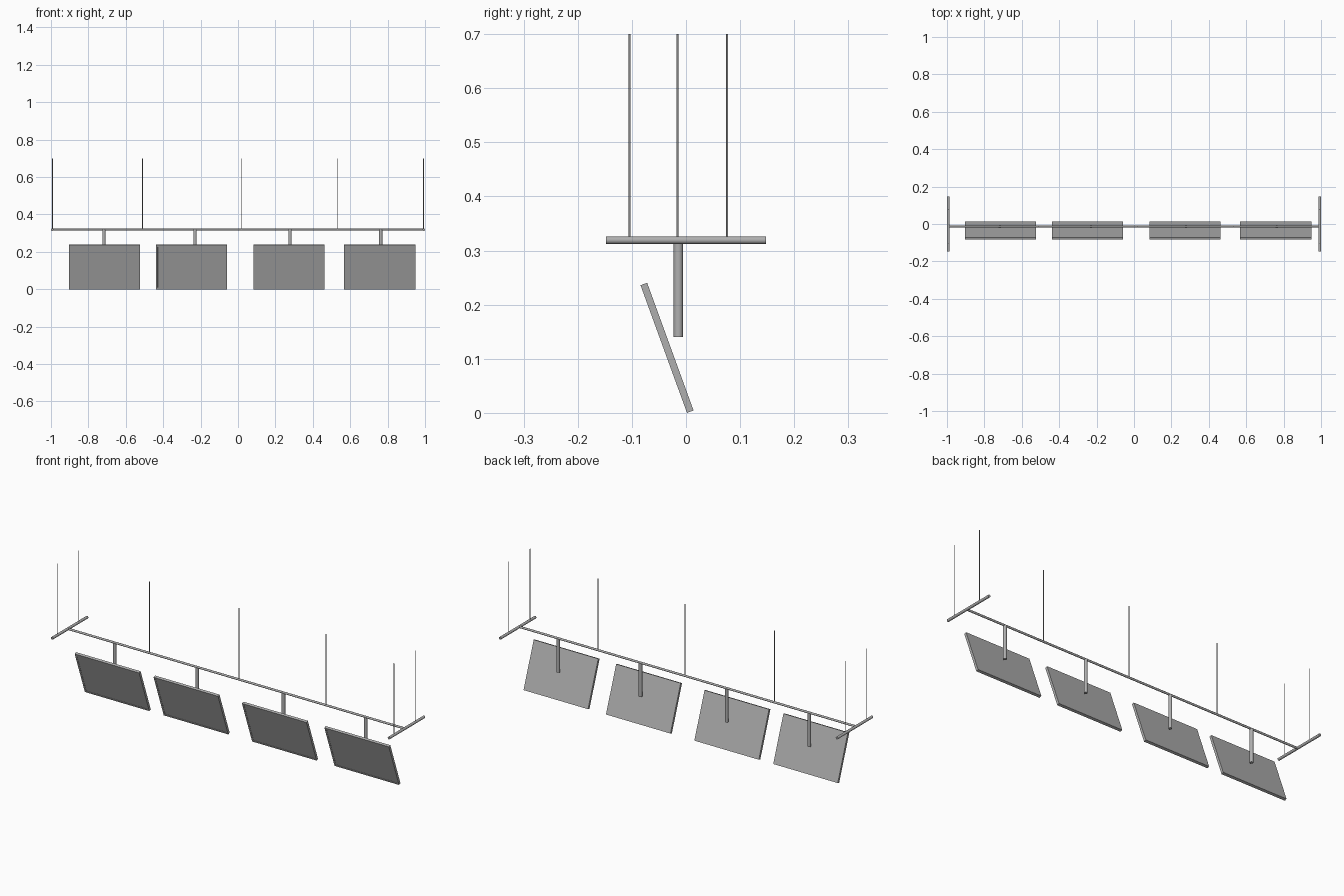
import bpy, bmesh, math
from mathutils import Vector, Matrix

if "Cube" in bpy.data.objects:
    bpy.data.objects.remove(bpy.data.objects["Cube"])

BAR_Z = 0.319
BAR_Y = -0.014

# one dark grey finish for everything
dark_grey = bpy.data.materials.new("dark_grey")
dark_grey.diffuse_color = (0.43, 0.43, 0.43, 1)
dark_grey.use_nodes = True
dark_grey.node_tree.nodes["Principled BSDF"].inputs["Base Color"].default_value = dark_grey.diffuse_color


def finish(name, bm):
    mesh = bpy.data.meshes.new(name)
    bm.to_mesh(mesh)
    bm.free()
    mesh.materials.append(dark_grey)
    obj = bpy.data.objects.new(name, mesh)
    bpy.context.collection.objects.link(obj)
    return obj


def rod(name, start, end, radius, sides=24):
    a, b = Vector(start), Vector(end)
    d = b - a
    turn = d.to_track_quat('Z', 'Y').to_matrix().to_4x4()
    bm = bmesh.new()
    bmesh.ops.create_cone(bm, cap_ends=True, segments=sides, radius1=radius,
                          radius2=radius, depth=d.length,
                          matrix=Matrix.Translation((a + b) / 2) @ turn)
    for f in bm.faces:
        f.smooth = len(f.verts) == 4
    for e in bm.edges:
        e.smooth = all(f.smooth for f in e.link_faces)
    return finish(name, bm)


def screen(name, x):
    # thin slab with a very shallow recessed display on its front
    bm = bmesh.new()
    bmesh.ops.create_cube(bm, size=1, matrix=Matrix.Diagonal((0.38, 0.013, 0.251, 1)))
    bm.normal_update()
    front = [f for f in bm.faces if f.normal.y < -0.9]
    bmesh.ops.inset_region(bm, faces=front, thickness=0.014)
    bmesh.ops.inset_region(bm, faces=front, thickness=0.0002, depth=-0.001)
    obj = finish(name, bm)
    obj.location = (x, -0.035, 0.1202)
    obj.rotation_euler.x = math.radians(20)


# long main rail
rod("main_rail", (-0.993, BAR_Y, BAR_Z), (0.993, BAR_Y, BAR_Z), 0.0055)

# crossbars at both ends, each hung from two wires
for side, s in (("left", -1), ("right", 1)):
    rod(side + "_crossbar", (s * 0.993, -0.148, BAR_Z), (s * 0.993, 0.148, BAR_Z), 0.007)
    for where, y in (("front", -0.104), ("back", 0.076)):
        rod(f"{side}_{where}_wire", (s * 0.992, y, BAR_Z), (s * 0.992, y, 0.7), 0.0018, 12)

# wires along the rail
for i, x in enumerate((-0.511, 0.017, 0.53)):
    rod(f"rail_wire_{i + 1}", (x, -0.016, BAR_Z), (x, -0.016, 0.7), 0.0018, 12)

# tilted screens and their hanging posts
for i, (sx, px) in enumerate(((-0.714, -0.717), (-0.249, -0.23),
                              (0.272, 0.278), (0.758, 0.763))):
    screen(f"screen_{i + 1}", sx)
    rod(f"screen_post_{i + 1}", (px, BAR_Y, 0.14), (px, BAR_Y, BAR_Z), 0.0087)
